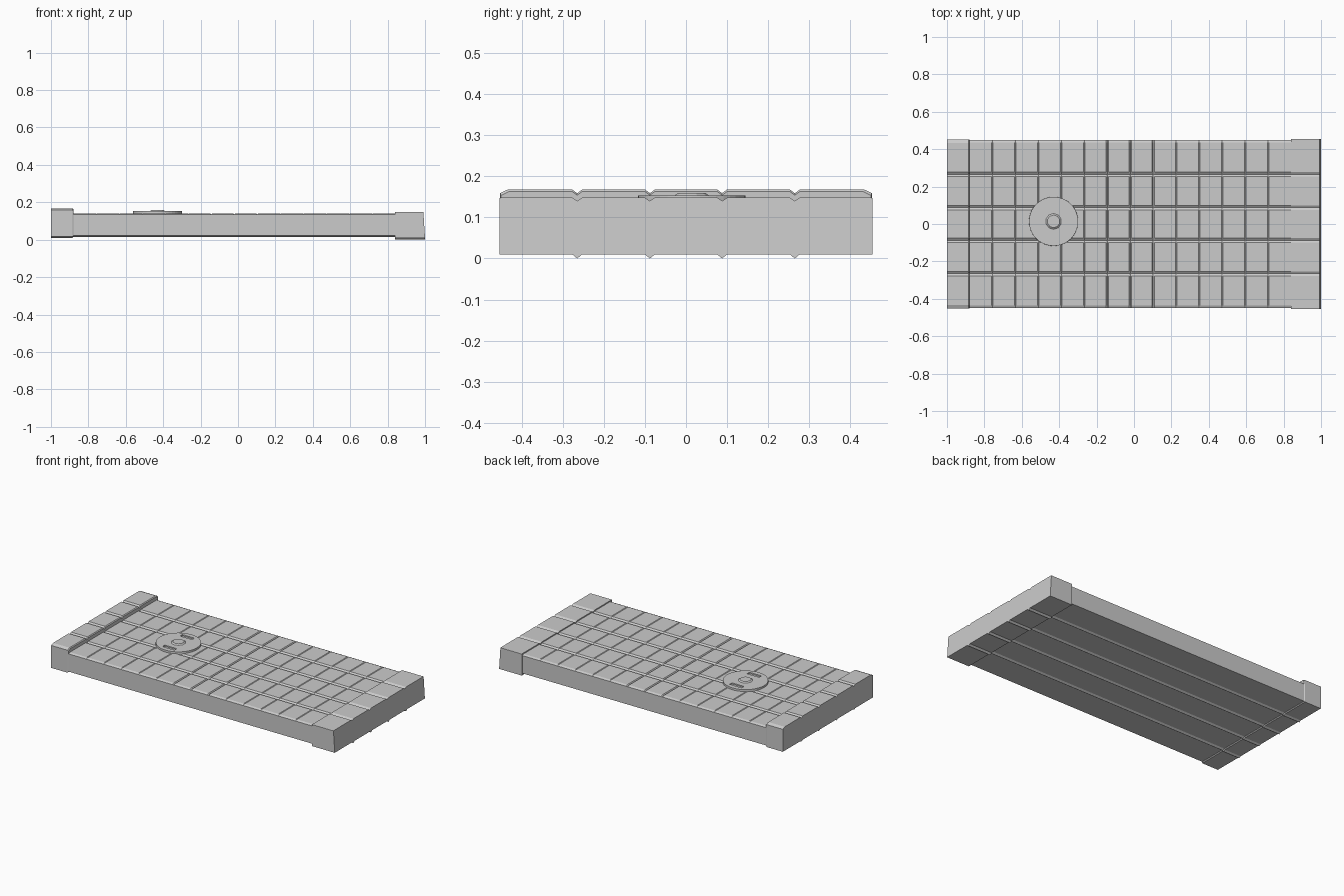
import bpy, bmesh, math

if "Cube" in bpy.data.objects:
    bpy.data.objects.remove(bpy.data.objects["Cube"])

GROOVES = (-0.265, -0.088, 0.088, 0.265)   # seams between planks


def profile(half, top, bottom, edge, dip, ridge, drop=0.0):
    """Cross-section in y/z: V seams on top, matching ribs underneath."""
    pts = [(-half, bottom)]
    for y in GROOVES:
        pts += [(y - 0.012, bottom), (y, bottom - ridge), (y + 0.012, bottom)]
    pts += [(half, bottom), (half, top - edge)]
    top_pts = [(half - 2 * edge - 0.001, top - drop)]
    for y in reversed(GROOVES):
        top_pts += [(y + 0.012, top - drop), (y, top - max(dip, drop)),
                    (y - 0.012, top - drop)]
    top_pts.append((-half + 2 * edge + 0.001, top - drop))
    return pts + top_pts + [(-half, top - edge)]


def loft(name, stations):
    """Skin a list of (x, profile) stations into a closed solid."""
    bm = bmesh.new()
    rings = [[bm.verts.new((x, y, z)) for y, z in prof] for x, prof in stations]
    n = len(rings[0])
    for a, b in zip(rings, rings[1:]):
        for i in range(n):
            j = (i + 1) % n
            bm.faces.new((a[i], a[j], b[j], b[i]))
    bm.faces.new(rings[0])
    bm.faces.new(rings[-1][::-1])
    bmesh.ops.recalc_face_normals(bm, faces=bm.faces)
    me = bpy.data.meshes.new(name)
    bm.to_mesh(me)
    bm.free()
    ob = bpy.data.objects.new(name, me)
    bpy.context.collection.objects.link(ob)
    return ob


def disc(name, sides, r_low, r_top, z0, z1, x, y):
    bpy.ops.mesh.primitive_cone_add(vertices=sides, radius1=r_low, radius2=r_top,
                                    depth=z1 - z0, location=(x, y, (z0 + z1) / 2))
    ob = bpy.context.object
    ob.name = name
    return ob


# Planked deck with cross seams, the three middle ones deeper
X0, X1, COUNT = -0.89, 0.85, 14
step = 1.72 / COUNT


def deck(drop):
    return profile(0.448, 0.141, 0.022, 0.006, 0.009, 0.008, drop)


stations = [(X0, deck(0))]
for i in range(1, COUNT):
    x = -0.88 + i * step
    deep = i in (6, 7, 8)
    w = 0.006 if deep else 0.004
    stations += [(x - w, deck(0)), (x, deck(0.008 if deep else 0.003)), (x + w, deck(0))]
stations.append((X1, deck(0)))
loft("deck", stations)

# Raised end cap on the left, with chamfered inner lip
def left(t, b, h):
    return profile(h, t, b, 0.009, 0.009, 0.007)


loft("left_end_cap", [(-1.0, left(0.168, 0.016, 0.453)),
                      (-0.885, left(0.168, 0.016, 0.453)),
                      (-0.880, left(0.163, 0.021, 0.450))])

# Slightly slanted end cap on the right
stations = [(0.84, profile(0.454, 0.148, 0.010, 0.001, 0.008, 0.010)),
            (1.0, profile(0.454, 0.148, 0.010, 0.001, 0.008, 0.010))]
cap = loft("right_end_cap", stations)
for v in cap.data.vertices:
    if v.co.x > 0.95 and v.co.z > 0.1:
        v.co.x -= 0.009

# Round hatch with central hub and two finger slots
HX, HY = -0.43, 0.014
hatch = disc("hatch", 40, 0.132, 0.131, 0.13, 0.153, HX, HY)
disc("hatch_hub", 10, 0.044, 0.034, 0.152, 0.159, HX, HY)
for s in (-1, 1):
    bpy.ops.mesh.primitive_cube_add(size=1, location=(HX, HY + s * 0.088, 0.153))
    cutter = bpy.context.object
    cutter.name = "slot_cutter"
    cutter.scale = (0.085, 0.024, 0.016)
    cutter.hide_render = True
    cutter.hide_set(True)
    mod = hatch.modifiers.new("slot", 'BOOLEAN')
    mod.object = cutter
    mod.operation = 'DIFFERENCE'
